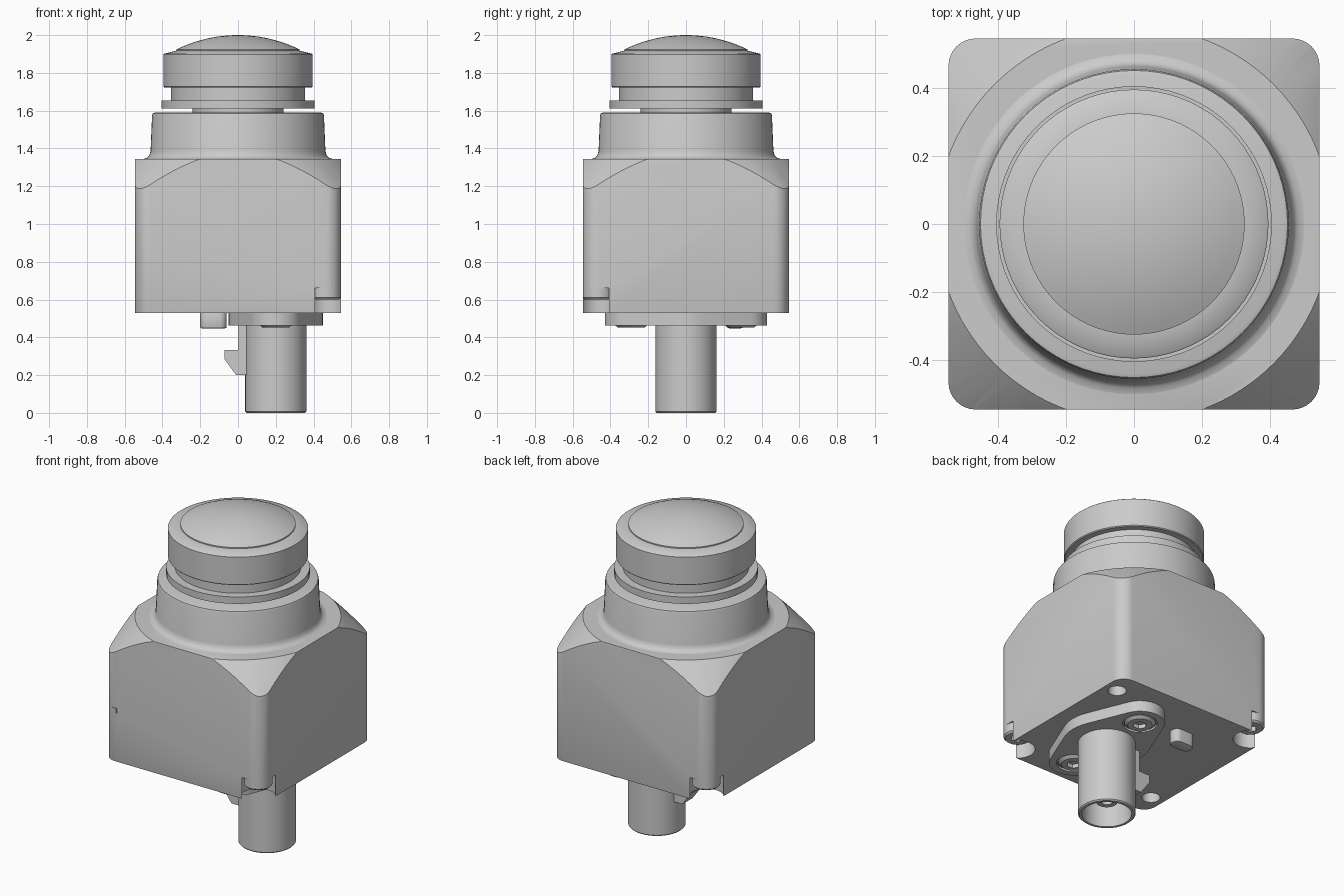
import bpy, bmesh, math
from mathutils import Matrix, Vector

cube = bpy.data.objects.get("Cube")
if cube:
    bpy.data.objects.remove(cube, do_unlink=True)

grey = bpy.data.materials.new("plain_grey")
grey.use_nodes = True
COLOUR = (0.6, 0.6, 0.6, 1)
grey.diffuse_color = COLOUR
grey.node_tree.nodes["Principled BSDF"].inputs["Base Color"].default_value = COLOUR


def finish(name, bm):
    bmesh.ops.recalc_face_normals(bm, faces=bm.faces)
    mesh = bpy.data.meshes.new(name)
    bm.to_mesh(mesh)
    bm.free()
    mesh.materials.append(grey)
    obj = bpy.data.objects.new(name, mesh)
    bpy.context.collection.objects.link(obj)
    return obj


def smooth(obj, angle=30):
    bpy.ops.object.select_all(action='DESELECT')
    obj.select_set(True)
    bpy.context.view_layer.objects.active = obj
    bpy.ops.object.shade_smooth_by_angle(angle=math.radians(angle))
    return obj


def lathe(name, profile, at=(0, 0), steps=72, closed=False):
    """Spin (radius, height) points around a vertical axis."""
    bm = bmesh.new()
    verts = [bm.verts.new((r, 0, z)) for r, z in profile]
    edges = [bm.edges.new(p) for p in zip(verts, verts[1:])]
    if closed:
        edges.append(bm.edges.new((verts[-1], verts[0])))
    bmesh.ops.spin(bm, geom=verts + edges, axis=(0, 0, 1), cent=(0, 0, 0),
                   angle=math.tau, steps=steps)
    bmesh.ops.remove_doubles(bm, verts=bm.verts, dist=1e-4)
    bmesh.ops.translate(bm, verts=bm.verts, vec=(*at, 0))
    return smooth(finish(name, bm))


def cylinder(name, r, z0, z1, at, steps=32):
    return lathe(name, [(0, z0), (r, z0), (r, z1), (0, z1)], at, steps)


def block(name, lo, hi, radius=0, segments=8):
    """Box between two corners with rounded vertical edges."""
    bm = bmesh.new()
    lo, hi = Vector(lo), Vector(hi)
    bmesh.ops.create_cube(bm, size=1, matrix=Matrix.Translation((lo + hi) / 2)
                          @ Matrix.Diagonal((*(hi - lo), 1)))
    if radius:
        upright = [e for e in bm.edges if abs(e.verts[0].co.z - e.verts[1].co.z) > 1e-4]
        bmesh.ops.bevel(bm, geom=upright, offset=radius, segments=segments,
                        profile=0.5, affect='EDGES')
    return finish(name, bm)


def boolean(obj, cutter, operation='DIFFERENCE'):
    mod = obj.modifiers.new(operation.title(), 'BOOLEAN')
    mod.object, mod.operation, mod.solver = cutter, operation, 'EXACT'
    cutter.hide_render = True
    bpy.context.view_layer.objects.active = obj
    bpy.ops.object.modifier_apply(modifier=mod.name)
    bpy.data.objects.remove(cutter, do_unlink=True)


def soften(obj, width, segments=3):
    mod = obj.modifiers.new("Soft edges", 'BEVEL')
    mod.width, mod.segments = width, segments
    mod.limit_method, mod.angle_limit = 'ANGLE', math.radians(25)
    bpy.context.view_layer.objects.active = obj
    bpy.ops.object.modifier_apply(modifier=mod.name)


# Housing: rounded box whose upper corners are turned off by a cone
H, BASE, TOP = 0.545, 0.53, 1.345
body = block("housing", (-H, -H, BASE), (H, H, TOP), 0.08)
cone = lathe("cone_cutter", [(0, 0.4), (1.2, 0.4), (1.2, 0.725), (0.58, TOP), (0.58, 1.5), (0, 1.5)],
             steps=96)
boolean(body, cone, 'INTERSECT')
soften(body, 0.018)

# Corner screw pockets, screw heads and locating holes
for s in (1, -1):
    corner = (s * 0.465, -s * 0.465)
    boolean(body, cylinder("pocket_cutter", 0.098, 0.4, 0.662, corner))
    outer = (s * 0.54, -s * 0.54)
    lo = [min(c, c + d) - 0.075 for c, d in zip(outer, (0, 0))]
    hi = [c + 0.15 for c in lo]
    boolean(body, block("pocket_mouth", (*lo, 0.4), (*hi, 0.662)))
    head = lathe("corner_screw", [(0, 0.6), (0.07, 0.6), (0.08, 0.61), (0.08, 0.665), (0, 0.665)],
                 corner, 32)
    boolean(head, cylinder("socket_cutter", 0.04, 0.5, 0.63, corner, 6))
    smooth(head)
    boolean(body, cylinder("hole_cutter", 0.052, 0.4, 0.59, (s * 0.46, s * 0.4)))

# Small seam near the right-hand front corner
boolean(body, block("seam_cutter", (-0.6, -0.6, 0.858), (-0.45, -0.539, 0.866)))
boolean(body, block("seam_cutter", (-0.456, -0.6, 0.83), (-0.45, -0.539, 0.862)))
smooth(body)

# Collar with a soft foot, and the lens barrel above it
lathe("collar", [(0, 1.33), (0.50, 1.33), (0.50, 1.345), (0.482, 1.35), (0.47, 1.362),
                 (0.463, 1.385), (0.455, 1.575), (0.451, 1.586), (0.44, 1.59), (0, 1.59)])
lathe("lens_barrel", [(0, 1.58), (0.24, 1.58), (0.24, 1.612), (0.405, 1.612), (0.405, 1.655),
                      (0.355, 1.655), (0.355, 1.722), (0.39, 1.722), (0.395, 1.727),
                      (0.395, 1.898), (0.39, 1.902), (0.325, 1.918), (0, 1.918)])

# Domed front lens
R, EDGE = 0.74, math.asin(0.325 / 0.74)
arc = [(R * math.sin(EDGE * i / 12), 2 - R + R * math.cos(EDGE * i / 12)) for i in range(13)]
lathe("lens", arc + [(0.325, 1.91), (0, 1.91)])

# Mounting flange: hull of a centre disc and two screw ears
CX, EAR = 0.2, 0.29
bm = bmesh.new()
for cy, r in ((0, 0.25), (EAR, 0.14), (-EAR, 0.14)):
    for i in range(48):
        a = math.tau * i / 48
        for z in (0.462, 0.535):
            bm.verts.new((CX + r * math.cos(a), cy + r * math.sin(a), z))
hull = bmesh.ops.convex_hull(bm, input=bm.verts)
bmesh.ops.delete(bm, geom=list({v for v in hull["geom_interior"] + hull["geom_unused"]
                                if isinstance(v, bmesh.types.BMVert)}), context='VERTS')
bmesh.ops.dissolve_limit(bm, angle_limit=0.01, verts=bm.verts, edges=bm.edges)
flange = finish("mounting_flange", bm)
for s in (1, -1):
    at = (CX, s * EAR)
    boolean(flange, cylinder("seat_cutter", 0.098, 0.4, 0.475, at))
    screw = lathe("flange_screw", [(0, 0.5), (0.088, 0.5), (0.088, 0.466), (0.07, 0.452), (0, 0.45)],
                  at, 32)
    boolean(screw, cylinder("socket_cutter", 0.04, 0.4, 0.475, at, 6))
    smooth(screw)
smooth(flange)

# Cable connector tube with its inner contact
lathe("connector_tube", [(0.14, 0), (0.155, 0), (0.162, 0.007), (0.162, 0.47), (0, 0.47),
                         (0, 0.26), (0.14, 0.26), (0.14, 0)], (CX, 0))
lathe("connector_contact", [(0.03, 0.08), (0.06, 0.08), (0.06, 0.27), (0.03, 0.27)],
      (CX, 0), 32, closed=True)

# Latch hook on the side of the connector
bm = bmesh.new()
outline = [(0.06, 0.2), (-0.01, 0.2), (-0.072, 0.285), (-0.072, 0.332),
           (0, 0.332), (0, 0.47), (0.06, 0.47)]
face = bm.faces.new([bm.verts.new((x, -0.05, z)) for x, z in outline])
side = bmesh.ops.extrude_face_region(bm, geom=[face])
bmesh.ops.translate(bm, vec=(0, 0.1, 0),
                    verts=[v for v in side["geom"] if isinstance(v, bmesh.types.BMVert)])
finish("connector_latch", bm)

# Locating post under the housing
post = block("locating_post", (-0.2, 0.22, 0.448), (-0.06, 0.3, 0.54), 0.036, 6)
soften(post, 0.008, 2)
smooth(post)
